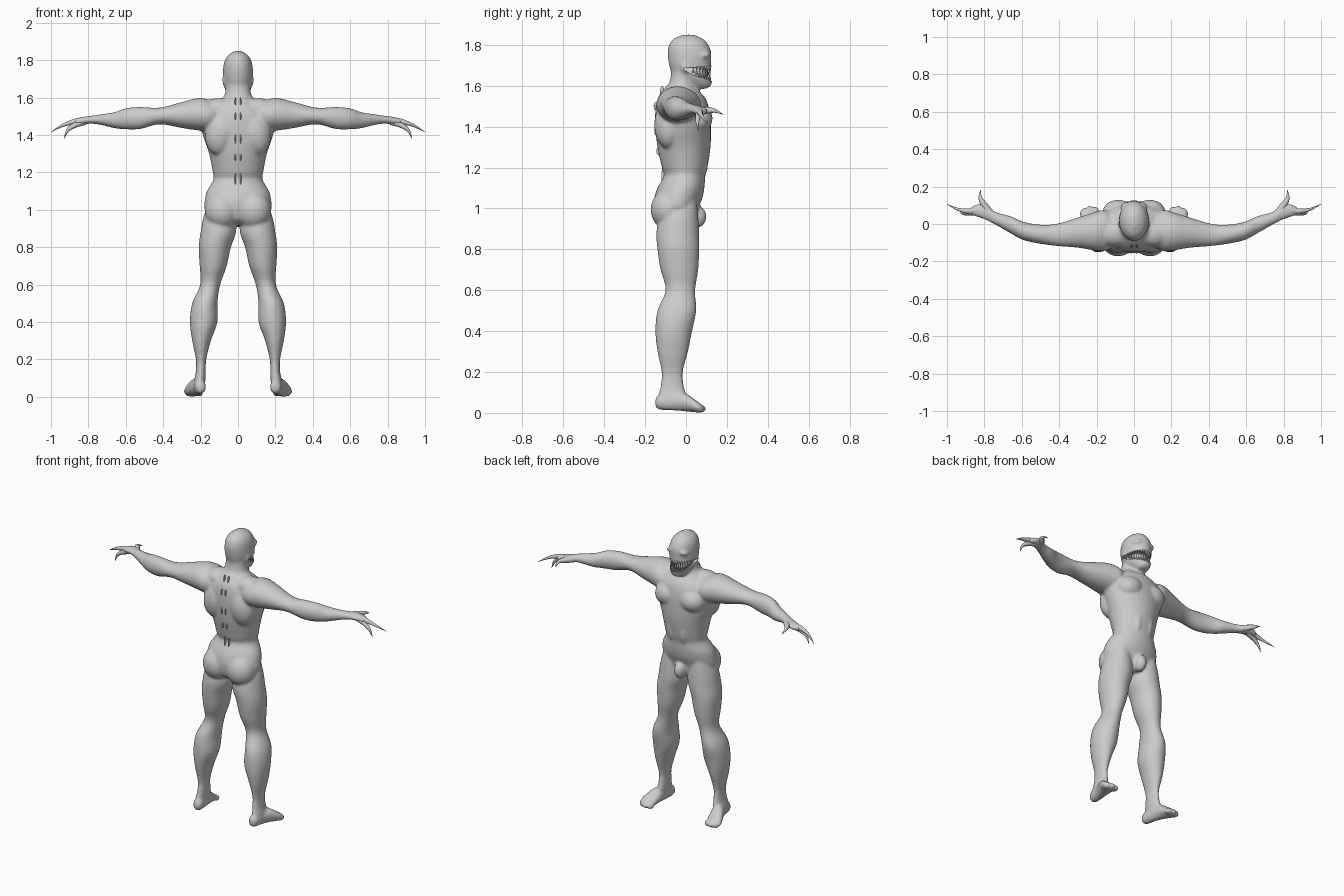
import bpy, bmesh, math
from mathutils import Vector, Matrix

cube = bpy.data.objects.get("Cube")
if cube:
    bpy.data.objects.remove(cube, do_unlink=True)

GREY = (0.6, 0.6, 0.6, 1)
skin = bpy.data.materials.new("plain grey")
skin.use_nodes = True
skin.diffuse_color = GREY
skin.node_tree.nodes["Principled BSDF"].inputs["Base Color"].default_value = GREY


def smooth_rows(rows, steps=4):
    """Catmull-Rom interpolation between rows of numbers."""
    rows = [Vector(r) for r in rows]
    out = []
    for i in range(len(rows) - 1):
        a, b, c, d = (rows[max(0, min(len(rows) - 1, i + k))] for k in (-1, 0, 1, 2))
        for s in range(steps):
            t = s / steps
            out.append(b + (c - a) * t / 2 + (a * 2 - b * 5 + c * 4 - d) * t * t / 2
                       + (b * 3 - a - c * 3 + d) * t ** 3 / 2)
    return out + [rows[-1]]


def loft(bm, axis, rows, side=1, sides=32):
    """Oval rings along an axis; each row is position, then limits on the other two axes."""
    rings = []
    for t, u0, u1, v0, v1 in smooth_rows(rows):
        ring = []
        for k in range(sides):
            a = math.tau * k / sides
            p = [(u0 + u1) / 2 + (u1 - u0) / 2 * math.cos(a),
                 (v0 + v1) / 2 + (v1 - v0) / 2 * math.sin(a)]
            p.insert("xyz".index(axis), t)
            ring.append(bm.verts.new((p[0] * side, p[1], p[2])))
        rings.append(ring)
    faces = [bm.faces.new(rings[0]), bm.faces.new(rings[-1])]
    for r, s in zip(rings, rings[1:]):
        faces += [bm.faces.new((r[k - 1], r[k], s[k], s[k - 1])) for k in range(sides)]
    bmesh.ops.recalc_face_normals(bm, faces=faces)


def blob(bm, centre, radii, tilt=0, side=1):
    """Ellipsoid, tilted about y and mirrored by side."""
    c = Vector((centre[0] * side, centre[1], centre[2]))
    m = Matrix.Translation(c) @ Matrix.Rotation(tilt * side, 4, 'Y') @ Matrix.Diagonal((*radii, 1))
    bmesh.ops.create_uvsphere(bm, u_segments=24, v_segments=16, radius=1, matrix=m)


def finish(name, bm):
    me = bpy.data.meshes.new(name)
    bm.to_mesh(me)
    bm.free()
    ob = bpy.data.objects.new(name, me)
    bpy.context.collection.objects.link(ob)
    me.materials.append(skin)
    me.shade_smooth()
    return ob


body = bmesh.new()

# Torso and neck
loft(body, "z", [
    (.92, -.07, .07, -.10, .03), (.95, -.13, .13, -.14, .05), (1.0, -.178, .178, -.155, .06),
    (1.05, -.178, .178, -.155, .08), (1.1, -.166, .166, -.14, .09),
    (1.16, -.132, .132, -.108, .095), (1.2, -.135, .135, -.118, .105),
    (1.3, -.155, .155, -.14, .12), (1.4, -.188, .188, -.15, .122),
    (1.48, -.2, .2, -.15, .115), (1.54, -.16, .16, -.138, .095),
    (1.58, -.1, .1, -.112, .06), (1.62, -.07, .07, -.08, .045), (1.7, -.065, .065, -.07, .05)])

# Head
loft(body, "z", [
    (1.585, -.025, .025, .05, .095), (1.6, -.045, .045, .0, .122), (1.64, -.068, .068, -.06, .13),
    (1.7, -.08, .08, -.082, .122), (1.76, -.079, .079, -.09, .124), (1.8, -.07, .07, -.083, .11),
    (1.83, -.049, .049, -.06, .083), (1.85, -.015, .015, -.015, .04)])

for s in (-1, 1):
    # Legs
    loft(body, "z", [
        (.025, .185, .23, -.13, -.02), (.08, .175, .235, -.135, .0), (.13, .172, .226, -.125, -.01),
        (.2, .17, .225, -.12, -.015), (.3, .145, .245, -.14, .01), (.4, .11, .257, -.15, .03),
        (.5, .11, .245, -.14, .05), (.6, .095, .202, -.1, .045), (.7, .06, .205, -.125, .06),
        (.8, .038, .21, -.14, .065), (.88, .01, .2, -.145, .065), (.96, .015, .185, -.13, .06),
        (1.06, .05, .15, -.09, .05)], s)
    # Feet with toes
    loft(body, "y", [
        (-.15, .185, .215, .03, .07), (-.13, .172, .23, .016, .09), (-.07, .175, .24, .012, .1),
        (-.01, .18, .265, .008, .1), (.04, .187, .288, .003, .068), (.07, .2, .287, .002, .045),
        (.082, .22, .275, .01, .03)], s)
    for x, y, r in ((.207, .07, .02), (.237, .075, .017), (.265, .066, .017)):
        blob(body, (x, y, .02), (r, .023, .02), 0, s)
    # Arms and palms
    loft(body, "x", [
        (.1, -.12, .05, 1.43, 1.57), (.16, -.145, .075, 1.42, 1.59), (.22, -.14, .06, 1.425, 1.596),
        (.3, -.127, .035, 1.437, 1.576), (.42, -.117, .0, 1.457, 1.546),
        (.52, -.103, -.002, 1.432, 1.55), (.6, -.083, .015, 1.43, 1.543),
        (.66, -.05, .042, 1.436, 1.522), (.74, -.005, .065, 1.455, 1.51),
        (.79, .02, .1, 1.46, 1.502), (.84, .038, .105, 1.455, 1.495),
        (.875, .05, .09, 1.455, 1.482)], s)
    # Muscle masses
    blob(body, (.085, -.085, .995), (.092, .088, .1), 0, s)       # buttock
    blob(body, (.2, -.04, 1.512), (.09, .1, .086), 0, s)          # shoulder
    blob(body, (.105, -.05, 1.542), (.09, .07, .055), 0, s)       # trapezius
    blob(body, (.085, .06, 1.44), (.085, .07, .07), .2, s)        # chest
    blob(body, (.09, -.085, 1.41), (.085, .07, .12), -.2, s)      # upper back
    blob(body, (.04, .07, 1.24), (.036, .04, .1), 0, s)           # abdomen
    blob(body, (.03, .03, 1.585), (.014, .02, .06), -.2, s)       # neck cord
    blob(body, (.045, .085, 1.755), (.03, .035, .014), .35, s)    # brow
    blob(body, (.073, .0, 1.69), (.012, .025, .03), 0, s)         # jaw hinge
blob(body, (0, .055, .96), (.036, .045, .055))                    # groin

body_ob = finish("body", body)

# Mouth opening, as a wedge that widens toward the face
wedge = bmesh.new()
loft(wedge, "y", [(-.01, -.12, .12, 1.675, 1.688), (.05, -.12, .12, 1.643, 1.697),
                  (.17, -.12, .12, 1.612, 1.7)])
wedge_ob = finish("mouth_cutter", wedge)
wedge_ob.hide_render = True

remesh = body_ob.modifiers.new("Fuse", 'REMESH')
remesh.mode = 'VOXEL'
remesh.voxel_size = .008
remesh.use_smooth_shade = True
relax = body_ob.modifiers.new("Relax", 'SMOOTH')
relax.factor = .5
relax.iterations = 7
cut = body_ob.modifiers.new("Mouth", 'BOOLEAN')
cut.operation = 'DIFFERENCE'
cut.solver = 'EXACT'
cut.object = wedge_ob
graph = bpy.context.evaluated_depsgraph_get()
fused = bpy.data.meshes.new_from_object(body_ob.evaluated_get(graph))
body_ob.modifiers.clear()
body_ob.data = fused
bpy.data.objects.remove(wedge_ob, do_unlink=True)
fused.materials.clear()
fused.materials.append(skin)
fused.shade_smooth()
bpy.context.view_layer.objects.active = body_ob
body_ob.select_set(True)
bpy.ops.object.shade_smooth_by_angle(angle=math.radians(50))

# Gums behind the teeth
gums = bmesh.new()
blob(gums, (0, .018, 1.66), (.063, .092, .055))
finish("gums", gums)

# Two rows of pointed teeth around the mouth
teeth = bmesh.new()
COUNT = 17
for i in range(COUNT):
    a = math.radians(-80 + 160 * i / (COUNT - 1))
    x, y = .066 * math.sin(a), .018 + .1 * math.cos(a)
    gape = .02 + .06 * max(0, math.cos(a))
    for z, turn in ((1.697, math.pi), (1.697 - gape, 0)):
        h = gape * .55
        m = Matrix.Translation((x, y, z + (h if turn == 0 else -h) * .45)) @ Matrix.Rotation(turn, 4, 'X')
        bmesh.ops.create_cone(teeth, cap_ends=True, segments=8, radius1=.0065, radius2=.0005,
                              depth=h, matrix=m)
finish("teeth", teeth)

# Long curved claws
CLAWS = {
    "thumb": [(.77, .06, 1.48, .02), (.8, .1, 1.48, .018), (.822, .14, 1.478, .01), (.82, .182, 1.46, .001)],
    "upper_finger": [(.82, .075, 1.478, .02), (.88, .068, 1.47, .015), (.94, .078, 1.45, .008),
                     (.999, .106, 1.416, .001)],
    "lower_finger": [(.82, .065, 1.472, .02), (.87, .06, 1.453, .015), (.91, .056, 1.425, .009),
                     (.93, .06, 1.38, .001)],
}
for side, s in (("left", 1), ("right", -1)):
    for part, path in CLAWS.items():
        pts = smooth_rows(path)
        curve = bpy.data.curves.new(f"{side}_{part}", 'CURVE')
        curve.dimensions = '3D'
        curve.bevel_depth = 1
        curve.bevel_resolution = 3
        curve.use_fill_caps = True
        line = curve.splines.new('POLY')
        line.points.add(len(pts) - 1)
        for p, (x, y, z, r) in zip(line.points, pts):
            p.co = (x * s, y, z, 1)
            p.radius = r
        line.use_smooth = True
        curve.materials.append(skin)
        bpy.context.collection.objects.link(bpy.data.objects.new(f"{side}_{part}", curve))

# Broken ridges down the spine
spine = bmesh.new()
for z, y, half in ((1.57, -.117, .03), (1.5, -.148, .02), (1.38, -.145, .025), (1.28, -.135, .02),
                   (1.16, -.11, .045)):
    for s in (-1, 1):
        blob(spine, (.014, y, z), (.004, .01, half), 0, s)
finish("spine_ridges", spine)
